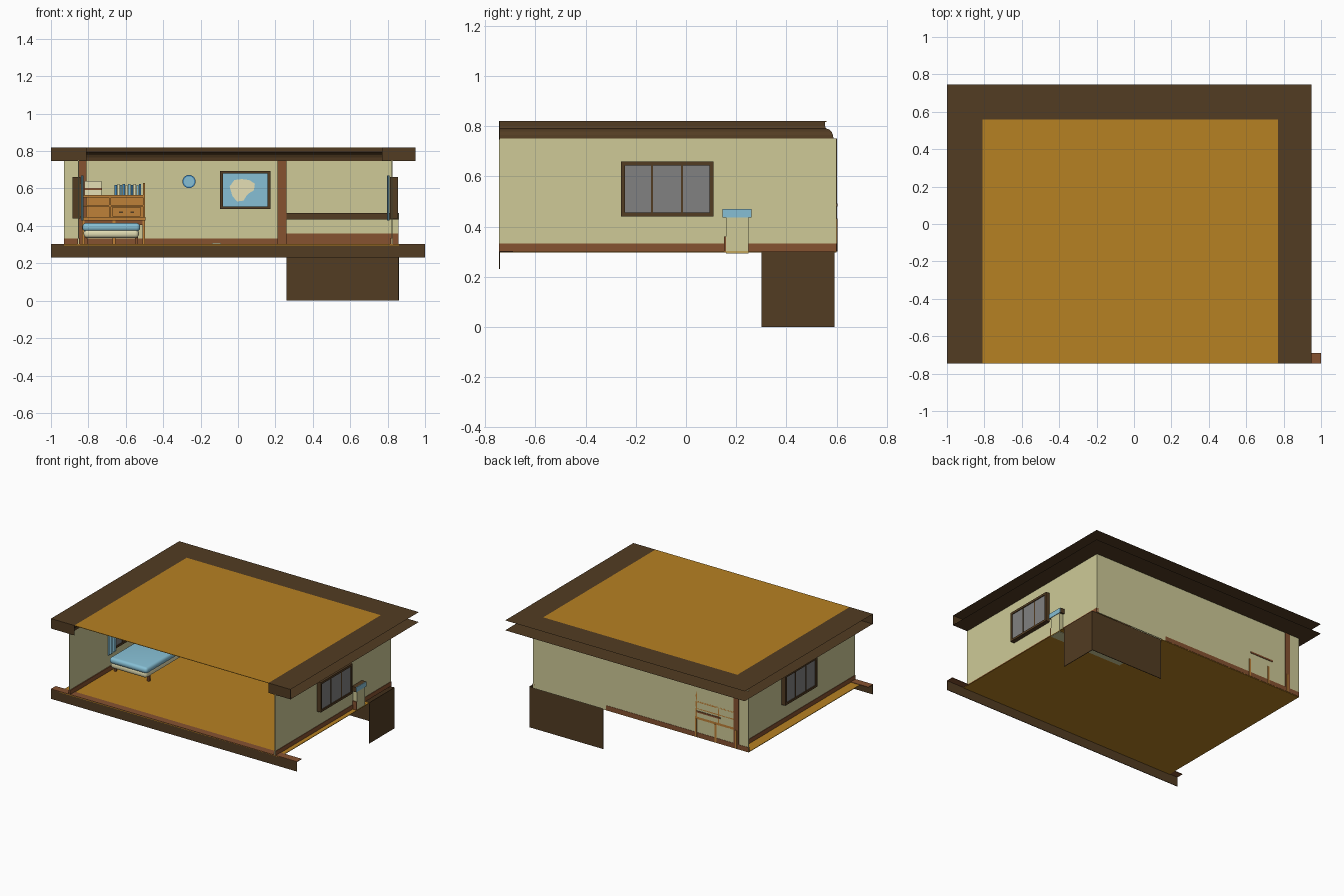
import bpy, bmesh, math

if "Cube" in bpy.data.objects:
    bpy.data.objects.remove(bpy.data.objects["Cube"])

def mat(name, r, g, b):
    m = bpy.data.materials.new(name)
    m.diffuse_color = (r, g, b, 1)
    m.use_nodes = True
    m.node_tree.nodes["Principled BSDF"].inputs["Base Color"].default_value = m.diffuse_color
    return m

CREAM = mat("wall cream", .62, .59, .31)
OCHRE = mat("floor ochre", .47, .22, .016)
DARK = mat("dark brown", .085, .045, .016)
RED = mat("reddish brown", .24, .085, .03)
WOOD = mat("desk wood", .52, .22, .04)
BLUE = mat("light blue", .24, .52, .66)
PALE = mat("pale cream", .78, .74, .46)
GREY = mat("window grey", .22, .22, .22)
NAVY = mat("book blue", .06, .25, .5)

F, B, XL, XR = -.745, .60, -.85, .82      # front, back wall, side walls

def finish(name, bm, m):
    me = bpy.data.meshes.new(name)
    bm.normal_update()
    bm.to_mesh(me)
    bm.free()
    me.materials.append(m)
    o = bpy.data.objects.new(name, me)
    bpy.context.collection.objects.link(o)
    return o

def boxes(name, m, *bs, bevel=0):
    """Each box is (x0, x1, y0, y1, z0, z1)."""
    bm = bmesh.new()
    for x0, x1, y0, y1, z0, z1 in bs:
        for v in bmesh.ops.create_cube(bm, size=1)["verts"]:
            v.co = (x0 + (v.co.x + .5) * (x1 - x0), y0 + (v.co.y + .5) * (y1 - y0),
                    z0 + (v.co.z + .5) * (z1 - z0))
    o = finish(name, bm, m)
    if bevel:
        mod = o.modifiers.new("round", "BEVEL")
        mod.width, mod.segments = bevel, 4
        for p in o.data.polygons:
            p.use_smooth = True
    return o

def u_strip(name, m, rows):
    """Strip around left, back and right sides; rows are (left x, back y, right x, z)."""
    bm = bmesh.new()
    vs = [[bm.verts.new(p) for p in ((l, F, z), (l, y, z), (r, y, z), (r, F, z))]
          for l, y, r, z in rows]
    for a, b in zip(vs, vs[1:]):
        for i in range(3):
            bm.faces.new((a[i], a[i + 1], b[i + 1], b[i]))
    return finish(name, bm, m)

def flat_shape(name, m, y, pts):
    """Flat outline on the back wall, facing the front."""
    bm = bmesh.new()
    bm.faces.new([bm.verts.new((x, y, z)) for x, z in pts])
    return finish(name, bm, m)

# floor with stair opening, and the front edge beam
boxes("floor", OCHRE, (-.93, .26, F, B, .296, .30), (.26, .86, F, .30, .296, .30))
boxes("front_beam_face", DARK, (-1, 1, F, F + .004, .23, .30))
boxes("front_beam_top", RED, (-1, 1, F, -.69, .299, .303))

# walls
boxes("back_wall", CREAM, (-.93, XR, B - .005, B, .30, .75))
boxes("side_walls", CREAM, (XL - .005, XL, F, B, .30, .75), (XR, XR + .005, F, B, .30, .75))
boxes("stair_partition", CREAM, (.23, .24, .2, B, .30, .75))
boxes("baseboards", RED, (-.93, .23, B - .011, B + .002, .30, .333),
      (XL - .008, XL + .006, F, B, .30, .333), (XR - .006, XR + .008, F, B, .30, .333))

# stairwell, half wall and post
boxes("stairwell_panels", DARK, (.26, .86, .588, .592, 0, .30), (.856, .86, .30, .592, 0, .30))
boxes("half_wall", CREAM, (.26, .857, .16, .25, .293, .437))
boxes("half_wall_baseboard", RED, (.26, .857, .152, .16, .30, .36))
boxes("half_wall_cap", DARK, (.26, .857, .145, .262, .435, .47))
boxes("half_wall_cap_end", BLUE, (.857, .861, .145, .262, .435, .47))
boxes("stair_post", RED, (.21, .26, .14, .26, .30, .75))
boxes("corner_post", RED, (XL, -.81, .545, .602, .30, .75))

# ceiling, cornice and eaves
boxes("ceiling", OCHRE, (-.81, .77, F, .56, .817, .82))
u_strip("eave_top", DARK, [(-.81, .56, .77, .82), (-1, .745, .95, .82)])
u_strip("eave_bottom", DARK, [(XL, .59, XR, .747), (-1, .745, .95, .747)])
prof = [(0, .747), (.002, .765), (.008, .778), (.018, .787), (.03, .791), (.034, .80), (.034, .82)]
u_strip("cornice", DARK, [(XL + d, .588 - d, XR - d * 1.3, z) for d, z in prof])
boxes("eave_front_caps", DARK, (-1, -.81, F, F + .003, .747, .82), (.77, .95, F, F + .003, .747, .82))

# side windows with frames, bars and curtains
def window(side, s, x):
    def bx(i, o, y0, y1, z0, z1):
        a, b = sorted((x + s * i, x + s * o))
        return (a, b, y0, y1, z0, z1)
    y0, y1, z0, z1, t = -.26, .11, .44, .66, .016
    boxes(side + "_window_frame", DARK,
          bx(-.008, .036, y0, y0 + t, z0, z1), bx(-.008, .036, y1 - t, y1, z0, z1),
          bx(-.008, .036, y0, y1, z0, z0 + t), bx(-.008, .036, y0, y1, z1 - t, z1))
    boxes(side + "_window_pane", GREY, bx(-.004, .03, y0 + t, y1 - t, z0 + t, z1 - t))
    boxes(side + "_window_bars", DARK,
          *[bx(-.007, .033, y - .004, y + .004, z0 + t, z1 - t) for y in (-.135, -.015)])
    for n, c in (("front", y0 - .015), ("back", y1 + .015)):
        bm = bmesh.new()                                  # pleated curtain
        cols = []
        for i in range(17):
            y = c - .045 + .09 * i / 16
            xx = x - s * (.017 + .006 * math.sin(i * math.pi / 2))
            cols.append([bm.verts.new((xx, y, z)) for z in (.43, .67)])
        for a, b in zip(cols, cols[1:]):
            bm.faces.new((a[0], b[0], b[1], a[1]))
        finish(side + "_curtain_" + n, bm, BLUE)

window("right", 1, XR)
window("left", -1, XL)

# framed map
W = B - .005
boxes("map_frame", DARK, (-.095, -.08, W - .016, W, .49, .693), (.158, .173, W - .016, W, .49, .693),
      (-.095, .173, W - .016, W, .49, .503), (-.095, .173, W - .016, W, .68, .693))
boxes("map_sea", BLUE, (-.08, .158, W - .007, W, .503, .68))
flat_shape("map_land", PALE, W - .009, [(-.045, .61), (-.03, .56), (-.005, .53), (.03, .535), (.045, .56),
           (.06, .575), (.085, .59), (.09, .625), (.06, .645), (.02, .65), (-.02, .645)])

# wall clock
def disc(name, m, r, y, d):
    bpy.ops.mesh.primitive_cylinder_add(vertices=24, radius=r, depth=d, location=(-.262, y, .637),
                                        rotation=(math.pi / 2, 0, 0))
    o = bpy.context.object
    o.name = name
    o.data.materials.append(m)
    bpy.ops.object.shade_smooth_by_angle()
disc("clock_rim", NAVY, .035, W - .008, .016)
disc("clock_face", BLUE, .028, W - .017, .006)

# bed
boxes("mattress", PALE, (-.825, -.53, -.31, .28, .335, .385), bevel=.02)
boxes("blanket", BLUE, (-.832, -.523, -.315, .24, .37, .415), bevel=.02)
boxes("bed_legs", RED, *[(x, x + .015, y, y + .015, .30, .345) for x in (-.82, -.55) for y in (-.27, .25)])

# desk with shelf
D0, D1 = .36, .604
boxes("desk_legs", WOOD, *[(x, x + .014, y, y + .014, .30, .432)
                           for x in (-.835, -.67, -.51) for y in (D0 + .01, D1 - .014)])
boxes("desk_top", WOOD, (-.84, -.495, D0, B, .43, .447))
boxes("desk_apron", RED, (-.83, -.50, D0 + .012, D0 + .02, .405, .43))
boxes("desk_hutch", WOOD, (-.845, -.833, .48, B, .447, .63), (-.508, -.496, .48, B, .447, .63),
      (-.845, -.496, .48, B, .553, .566), (-.845, -.496, .59, .598, .447, .566),
      (-.69, -.68, .48, B, .447, .553), (-.845, -.496, .48, B, .503, .511))
boxes("desk_drawers", WOOD, (-.67, -.52, .45, .59, .45, .50))
boxes("drawer_knobs", DARK, (-.635, -.615, .443, .45, .47, .478), (-.575, -.555, .443, .45, .47, .478))
boxes("desk_edge", RED, (-.70, -.51, .596, .604, .48, .492))

# books and box on the shelf
for i in range(10):
    x = -.66 + i * .0145
    boxes("book_%d" % (i + 1), (NAVY, PALE, BLUE)[i % 3],
          (x, x + .012, .50, .58, .566, .618 + .006 * (i % 2)))
boxes("shelf_box", PALE, (-.82, -.73, .50, .58, .566, .64))
boxes("shelf_box_band", RED, (-.822, -.728, .497, .583, .592, .603))

# small note on the floor by the wall
boxes("floor_note", PALE, (-.14, -.09, .50, .56, .30, .308))
